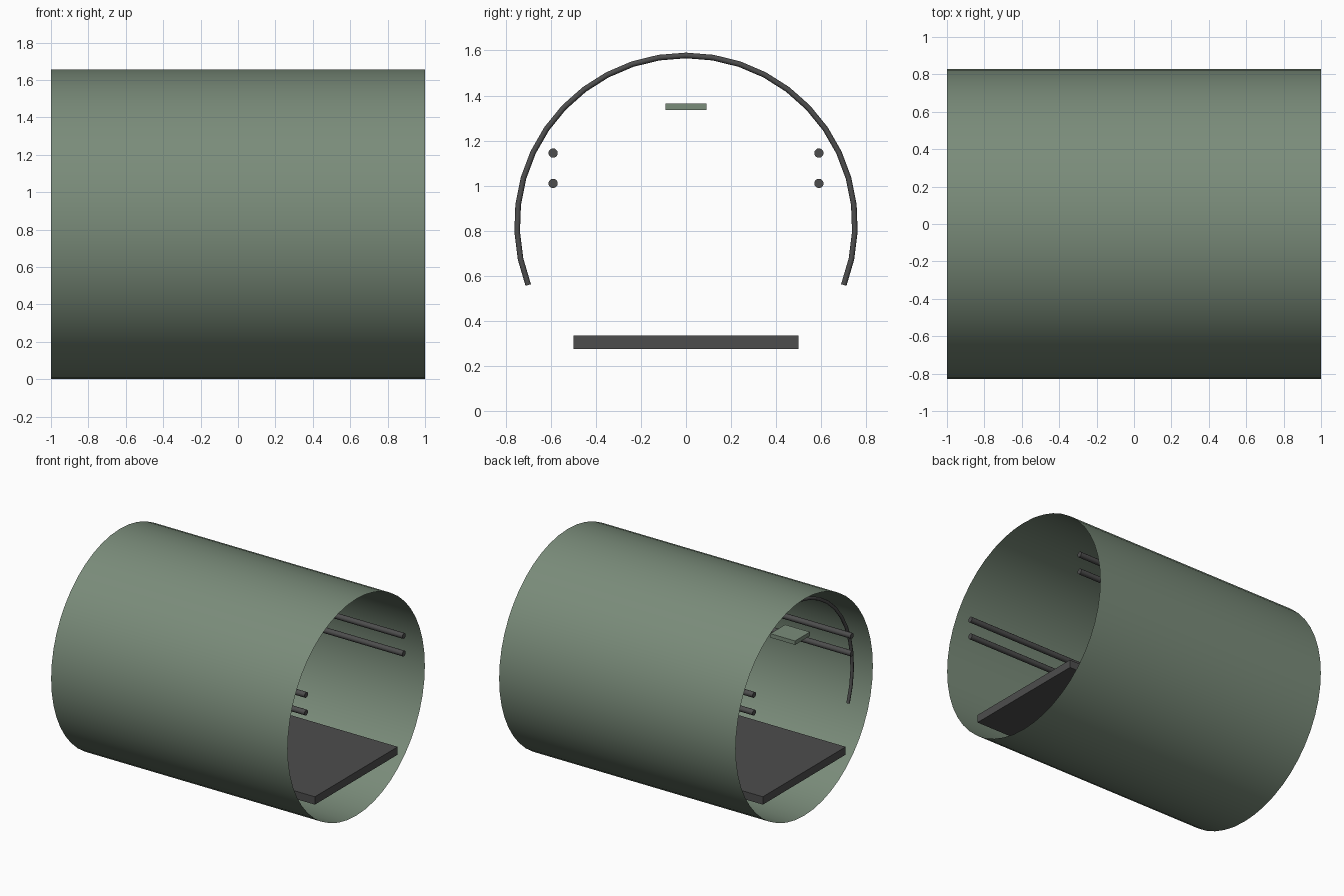
import bpy, math
from mathutils import Matrix

if "Cube" in bpy.data.objects:
    bpy.data.objects.remove(bpy.data.objects["Cube"])

R = 0.828          # tunnel radius, also height of its axis
RIB_X = -0.88      # station of the rib and lamp plate


def material(name, rgb):
    m = bpy.data.materials.new(name)
    m.diffuse_color = (*rgb, 1)
    m.use_nodes = True
    m.node_tree.nodes["Principled BSDF"].inputs["Base Color"].default_value = m.diffuse_color
    return m


green = material("sage green", (0.195, 0.262, 0.195))
grey = material("dark grey", (0.075, 0.075, 0.075))


def finish(name, mat, smooth=False):
    ob = bpy.context.object
    ob.name = name
    ob.data.materials.append(mat)
    if smooth:
        bpy.ops.object.shade_smooth_by_angle(angle=math.radians(40))
    return ob


def box(name, mat, centre, size):
    bpy.ops.mesh.primitive_cube_add(size=1, location=centre)
    ob = finish(name, mat)
    ob.data.transform(Matrix.Diagonal((*size, 1)))
    return ob


def rod(name, mat, radius, y, z, length, sides, cap):
    bpy.ops.mesh.primitive_cylinder_add(vertices=sides, radius=radius, depth=length,
                                        end_fill_type=cap, location=(0, y, z))
    ob = finish(name, mat, True)
    ob.data.transform(Matrix.Rotation(math.pi / 2, 4, 'Y'))
    return ob


# open thin tunnel shell
rod("tunnel_shell", green, R, 0, R, 2.0, 48, 'NOTHING')

# walkway
box("walkway", grey, (0, 0, 0.305), (2.0, 1.0, 0.06))

# paired wall pipes on both sides
for side, y in (("left", -0.59), ("right", 0.59)):
    for level, z in (("lower", 1.01), ("upper", 1.145)):
        rod(f"{level}_pipe_{side}", grey, 0.021, y, z, 1.98, 12, 'NGON')

# lamp plate under the crown
box("lamp_plate", green, (RIB_X, 0, 1.35), (0.21, 0.18, 0.03))

# arched rib, a bevelled curve turned into a mesh
curve = bpy.data.curves.new("rib", 'CURVE')
curve.dimensions = '3D'
curve.bevel_depth = 0.0125
curve.bevel_resolution = 2
curve.use_fill_caps = True
n = 24
spline = curve.splines.new('POLY')
spline.points.add(n)
for i, p in enumerate(spline.points):
    a = math.radians(-21 + 222 * i / n)
    p.co = (RIB_X, 0.75 * math.cos(a), R + 0.75 * math.sin(a), 1)
rib = bpy.data.objects.new("arched_rib", curve)
bpy.context.collection.objects.link(rib)
bpy.ops.object.select_all(action='DESELECT')
rib.select_set(True)
bpy.context.view_layer.objects.active = rib
bpy.ops.object.convert(target='MESH')
finish("arched_rib", grey)
